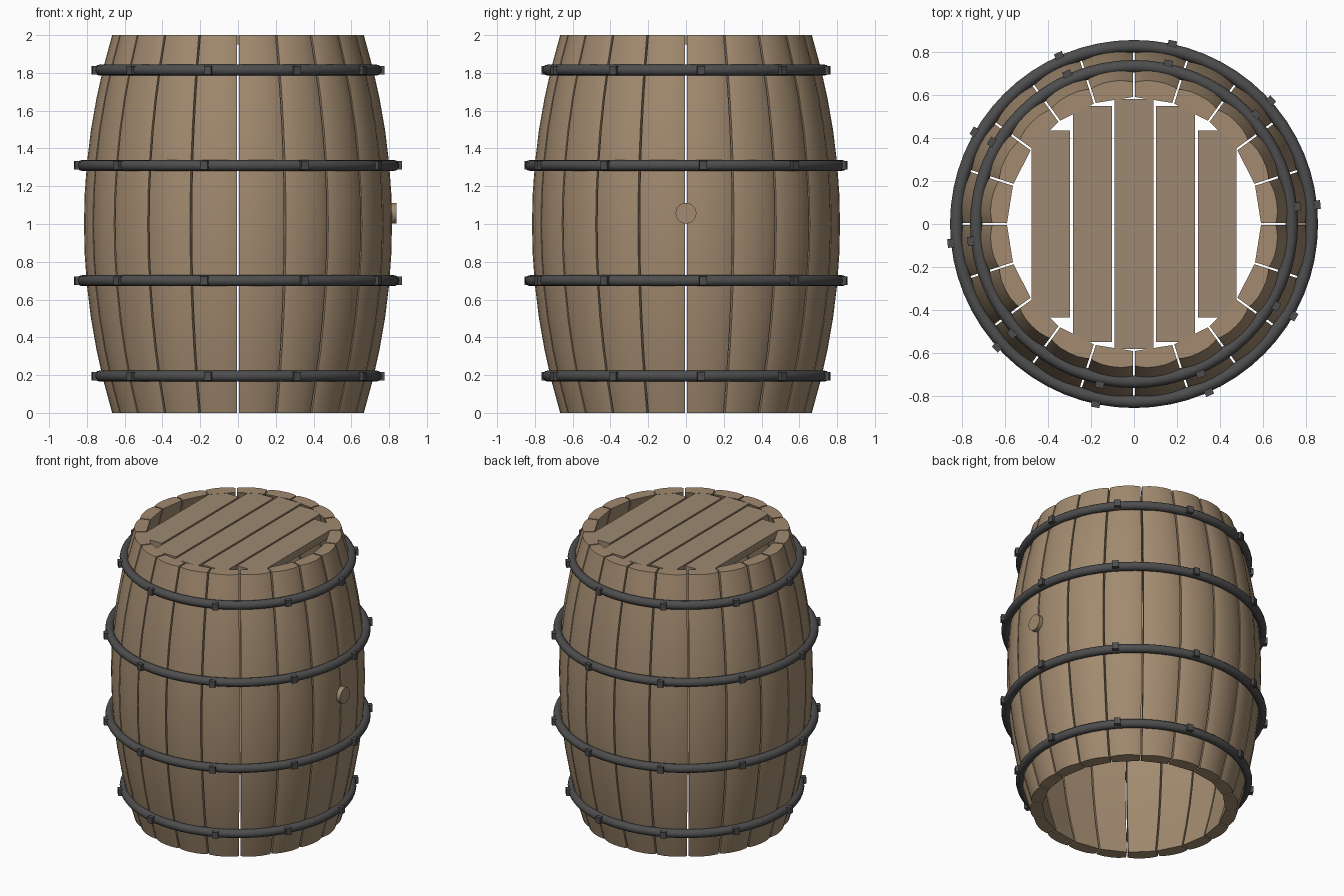
import bpy
import bmesh
from math import sin, cos, tau, radians, sqrt
from mathutils import Matrix

cube = bpy.data.objects.get("Cube")
if cube:
    bpy.data.objects.remove(cube, do_unlink=True)


def material(name, rgb):
    mat = bpy.data.materials.new(name)
    mat.use_nodes = True
    mat.diffuse_color = (*rgb, 1)
    mat.node_tree.nodes["Principled BSDF"].inputs["Base Color"].default_value = (*rgb, 1)
    return mat


WOOD = material("oak wood", (0.36, 0.255, 0.16))
LID_WOOD = material("lid wood", (0.34, 0.25, 0.165))
IRON = material("dark iron", (0.075, 0.075, 0.075))


def add_object(name, mesh, mat=None, location=(0, 0, 0), turn=0):
    obj = bpy.data.objects.new(name, mesh)
    bpy.context.scene.collection.objects.link(obj)
    obj.location = location
    obj.rotation_euler.z = turn
    if mat and not mesh.materials:
        mesh.materials.append(mat)
    return obj


def smooth(obj, angle):
    bpy.ops.object.select_all(action="DESELECT")
    obj.select_set(True)
    bpy.context.view_layer.objects.active = obj
    bpy.ops.object.shade_smooth_by_angle(angle=radians(angle))


def box_mesh(name, size):
    bm = bmesh.new()
    bmesh.ops.create_cube(bm, size=1, matrix=Matrix.Diagonal((*size, 1)))
    mesh = bpy.data.meshes.new(name)
    bm.to_mesh(mesh)
    bm.free()
    return mesh


# Curved staves: one bulging, crowned plank repeated around the barrel
STAVES = 20
ROWS = 12
WALL = 0.08
GAP = 0.005


def stave_mesh():
    bm = bmesh.new()
    half = tau / STAVES / 2
    rings = []
    for row in range(ROWS + 1):
        z = 2 * row / ROWS
        radius = 0.82 - 0.15 * abs(z - 1) ** 2
        ring = []
        for t in (-1, -0.85, -0.45, 0, 0.45, 0.85, 1):
            r = radius - 0.012 * abs(t) ** 3
            ring.append((r, half * t))
        ring += [(radius - WALL, half), (radius - WALL, -half)]
        verts = []
        for r, a in ring:
            y = r * sin(a)
            y -= GAP * a / half
            verts.append(bm.verts.new((r * cos(a), y, z)))
        rings.append(verts)
    count = len(rings[0])
    for low, high in zip(rings, rings[1:]):
        for i in range(count):
            j = (i + 1) % count
            bm.faces.new((low[i], low[j], high[j], high[i]))
    bm.faces.new(rings[0][::-1])
    bm.faces.new(rings[-1])
    bmesh.ops.recalc_face_normals(bm, faces=bm.faces)
    mesh = bpy.data.meshes.new("stave")
    bm.to_mesh(mesh)
    bm.free()
    return mesh


stave = stave_mesh()
for i in range(STAVES):
    obj = add_object(f"stave_{i + 1}", stave, WOOD, turn=tau * (i + 0.5) / STAVES)
    if i == 0:
        smooth(obj, 40)

# Lid planks, cut to fit the round opening
for i in range(-2, 3):
    x = 0.193 * i
    length = 2 * sqrt(0.58 ** 2 - x ** 2)
    add_object(f"lid_plank_{i + 3}", box_mesh("lid_plank", (0.18, length, 0.05)),
               LID_WOOD, (x, 0, 1.974))

# Iron hoops with ten square rivets each
rivet = box_mesh("rivet", (0.04, 0.04, 0.045))
for n, (z, radius) in enumerate([(0.195, 0.732), (0.7, 0.825), (1.31, 0.825), (1.815, 0.732)], 1):
    bpy.ops.mesh.primitive_torus_add(major_radius=radius, minor_radius=0.029,
                                     major_segments=64, minor_segments=12, location=(0, 0, z))
    hoop = bpy.context.object
    hoop.name = f"hoop_{n}"
    hoop.data.materials.append(IRON)
    smooth(hoop, 50)
    for k in range(10):
        a = radians(6 + 36 * k)
        r = radius + 0.025
        add_object(f"rivet_{n}_{k + 1}", rivet, IRON, (r * cos(a), r * sin(a), z), a)

# Round bung plug on the left side
bpy.ops.mesh.primitive_cylinder_add(vertices=32, radius=0.055, depth=0.1,
                                    location=(0.79, 0, 1.057), rotation=(0, radians(90), 0))
bung = bpy.context.object
bung.name = "bung"
bung.data.materials.append(WOOD)
smooth(bung, 40)
